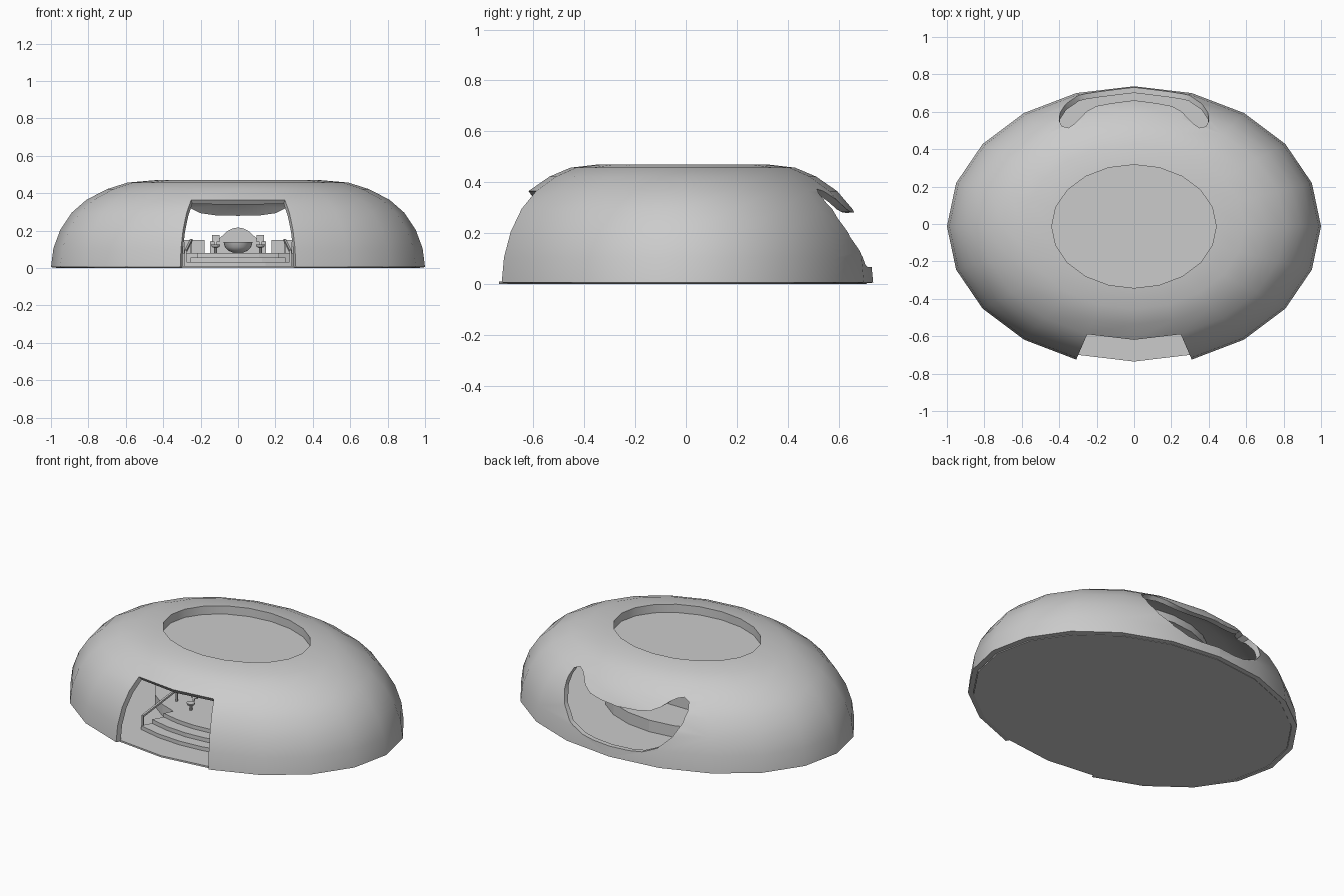
import bpy, bmesh, math
from mathutils import Vector

if "Cube" in bpy.data.objects:
    bpy.data.objects.remove(bpy.data.objects["Cube"])

CY, RY, N = -0.0125, 0.749, 20      # centre, y radius (x radius is 1), sides


def ell(r, a, z):
    return Vector((r * math.cos(a), CY + r * RY * math.sin(a), z))


def finish(name, bm, fix=True):
    if fix:
        bmesh.ops.recalc_face_normals(bm, faces=bm.faces)
    me = bpy.data.meshes.new(name)
    bm.to_mesh(me)
    bm.free()
    ob = bpy.data.objects.new(name, me)
    bpy.context.collection.objects.link(ob)
    return ob


def activate(ob):
    bpy.ops.object.select_all(action='DESELECT')
    ob.select_set(True)
    bpy.context.view_layer.objects.active = ob


def smooth(ob, deg=30):
    activate(ob)
    bpy.ops.object.shade_smooth_by_angle(angle=math.radians(deg))


def loft(name, rings, closed_caps=True):
    """Skin a list of equal-length vertex loops."""
    bm = bmesh.new()
    vs = [[bm.verts.new(p) for p in ring] for ring in rings]
    n = len(vs[0])
    for a, b in zip(vs, vs[1:]):
        for j in range(n):
            k = (j + 1) % n
            bm.faces.new((a[j], a[k], b[k], b[j]))
    if closed_caps:
        bm.faces.new(vs[0][::-1])
        bm.faces.new(vs[-1])
    return finish(name, bm)


def disc(name, r, z0, z1):
    return loft(name, [[ell(r, math.tau * j / N, z) for j in range(N)] for z in (z0, z1)])


def arc_block(name, r0, r1, mid, half, z0, z1, n=4):
    """Block following the ellipse between two radii."""
    rings = []
    for i in range(n + 1):
        a = math.radians(mid - half + 2 * half * i / n)
        rings.append([ell(r0, a, z0), ell(r1, a, z0), ell(r1, a, z1), ell(r0, a, z1)])
    return loft(name, rings)


def rod(name, p, q, w):
    p, q = Vector(p), Vector(q)
    rot = (q - p).to_track_quat('Z', 'Y')
    corners = [rot @ Vector((sx * w, sy * w, 0)) for sx, sy in ((-1, -1), (1, -1), (1, 1), (-1, 1))]
    return loft(name, [[e + c for c in corners] for e in (p, q)])


def lathe(name, profile, cx, cy, n=16):
    return loft(name, [[Vector((cx + r * math.cos(math.tau * j / n), cy + r * math.sin(math.tau * j / n), z))
                        for j in range(n)] for r, z in profile])


def box(name, x0, x1, y0, y1, z0, z1):
    return loft(name, [[Vector((x, y, z)) for x, y in ((x0, y0), (x1, y0), (x1, y1), (x0, y1))] for z in (z0, z1)])


# Dome shell with recessed roof, doorway left open in the front two columns
profile = [(1, 0.005), (0.987, 0.105), (0.95, 0.205), (0.89, 0.295), (0.81, 0.365),
           (0.70, 0.422), (0.59, 0.457), (0.44, 0.47), (0.44, 0.42)]
bm = bmesh.new()
rings = [[bm.verts.new(ell(r, math.tau * j / N, z)) for j in range(N)] for r, z in profile]
for i in range(len(rings) - 1):
    for j in range(N):
        if i < 4 and j in (14, 15):
            continue
        k = (j + 1) % N
        bm.faces.new((rings[i][j], rings[i][k], rings[i + 1][k], rings[i + 1][j]))
bm.faces.new(rings[-1])
loose = [v for v in bm.verts if not v.link_faces]
bmesh.ops.delete(bm, geom=loose, context='VERTS')
dome = finish("dome_shell", bm, fix=False)
sol = dome.modifiers.new("thickness", 'SOLIDIFY')
sol.thickness, sol.offset = 0.03, -1

# Curved rear window cut, widest at the raised ends
half = [(0, 0.065), (0.12, 0.065), (0.2, 0.075), (0.29, 0.115), (0.36, 0.185), (0.395, 0.26), (0.4, 0.32),
        (0.385, 0.362), (0.35, 0.378), (0.315, 0.37), (0.285, 0.35), (0.25, 0.32), (0.2, 0.295),
        (0.12, 0.283), (0, 0.28)]
outline = half + [(-x, z) for x, z in half[-2:0:-1]]
# the cut tilts slightly so the upper lip is square to the shell
cutter = loft("window_cutter", [[Vector((x, 0.35, z - 0.03 * z)) for x, z in outline],
                                [Vector((x, 0.95, z + 0.03 * z)) for x, z in outline]])
cutter.hide_render = True
cut = dome.modifiers.new("rear_window", 'BOOLEAN')
cut.object, cut.operation, cut.solver = cutter, 'DIFFERENCE', 'EXACT'
activate(dome)
for m in ("thickness", "rear_window"):
    bpy.ops.object.modifier_apply(modifier=m)
bpy.data.objects.remove(cutter)
smooth(dome)

# Floor, raised platform and entrance steps
disc("floor", 0.965, 0.0, 0.01)
disc("platform", 0.49, 0.01, 0.08)
for i, (r, z) in enumerate(((0.735, 0.033), (0.65, 0.057), (0.56, 0.08))):
    arc_block(f"step_{i + 1}", 0.47, r, -90, 23, 0.01, z)

# Central bowl seat with a bell-shaped back
bowl = lathe("bowl_seat", [(0.02, 0.08), (0.05, 0.092), (0.07, 0.112), (0.078, 0.14),
                           (0.066, 0.14), (0.04, 0.105)], 0, -0.05)
smooth(bowl)
bell = [(-0.15, 0.08), (0.15, 0.08), (0.15, 0.142), (0.1, 0.158), (0.06, 0.195), (0.03, 0.212), (0, 0.217),
        (-0.03, 0.212), (-0.06, 0.195), (-0.1, 0.158), (-0.15, 0.142)]
loft("bell_back", [[Vector((x, y, z)) for x, z in bell] for y in (0.1, 0.12)])

# Mirrored furniture: side consoles, stools with backs, stair rails
for s, side in ((-1, "left"), (1, "right")):
    xs = sorted((s * 0.18, s * 0.29))
    box(f"console_{side}", xs[0], xs[1], -0.05, 0.12, 0.08, 0.15)
    x = s * 0.12
    lathe(f"stool_{side}", [(0.008, 0.08), (0.008, 0.108), (0.02, 0.113), (0.024, 0.125)], x, -0.28, 10)
    box(f"stool_back_{side}", x - 0.02, x + 0.02, -0.25, -0.24, 0.14, 0.178)
    rod(f"stool_stem_{side}", (x, -0.262, 0.118), (x, -0.245, 0.145), 0.005)
    rod(f"rail_{side}", (s * 0.28, -0.51, 0.09), (s * 0.25, -0.23, 0.15), 0.006)
    rod(f"rail_post_front_{side}", (s * 0.28, -0.51, 0.01), (s * 0.28, -0.51, 0.095), 0.005)
    rod(f"rail_post_back_{side}", (s * 0.25, -0.23, 0.08), (s * 0.25, -0.23, 0.152), 0.005)
